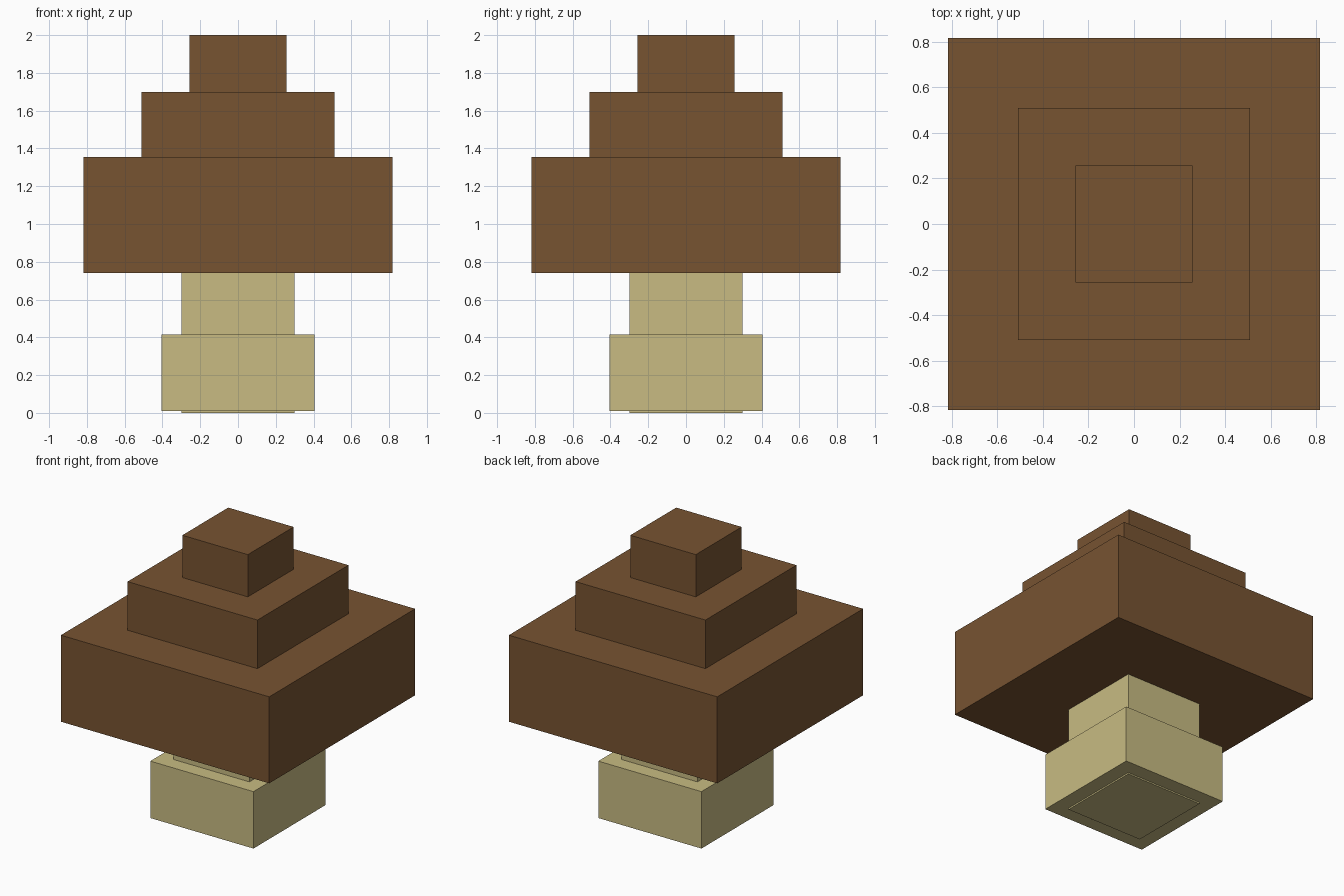
import bpy
import bmesh
from mathutils import Matrix

if "Cube" in bpy.data.objects:
    bpy.data.objects.remove(bpy.data.objects["Cube"])


def material(name, color):
    m = bpy.data.materials.new(name)
    m.diffuse_color = (*color, 1.0)
    m.use_nodes = True
    m.node_tree.nodes["Principled BSDF"].inputs["Base Color"].default_value = m.diffuse_color
    return m


def block(name, half, z0, z1, mat):
    """Square block centred on the z axis, from z0 to z1."""
    bm = bmesh.new()
    size = Matrix.Diagonal((2 * half, 2 * half, z1 - z0, 1))
    bmesh.ops.create_cube(bm, size=1, matrix=Matrix.Translation((0, 0, (z0 + z1) / 2)) @ size)
    mesh = bpy.data.meshes.new(name)
    bm.to_mesh(mesh)
    bm.free()
    mesh.materials.append(mat)
    obj = bpy.data.objects.new(name, mesh)
    bpy.context.collection.objects.link(obj)
    return obj


brown = material("cap_brown", (0.185, 0.087, 0.031))
cream = material("stem_cream", (0.58, 0.50, 0.225))

# Stem with a wider foot just above the ground
block("stem", 0.299, 0.0, 0.741, cream)
block("stem_foot", 0.405, 0.01, 0.414, cream)

# Stepped cap
block("cap_lower", 0.818, 0.741, 1.355, brown)
block("cap_middle", 0.51, 1.355, 1.70, brown)
block("cap_top", 0.257, 1.70, 2.0, brown)
